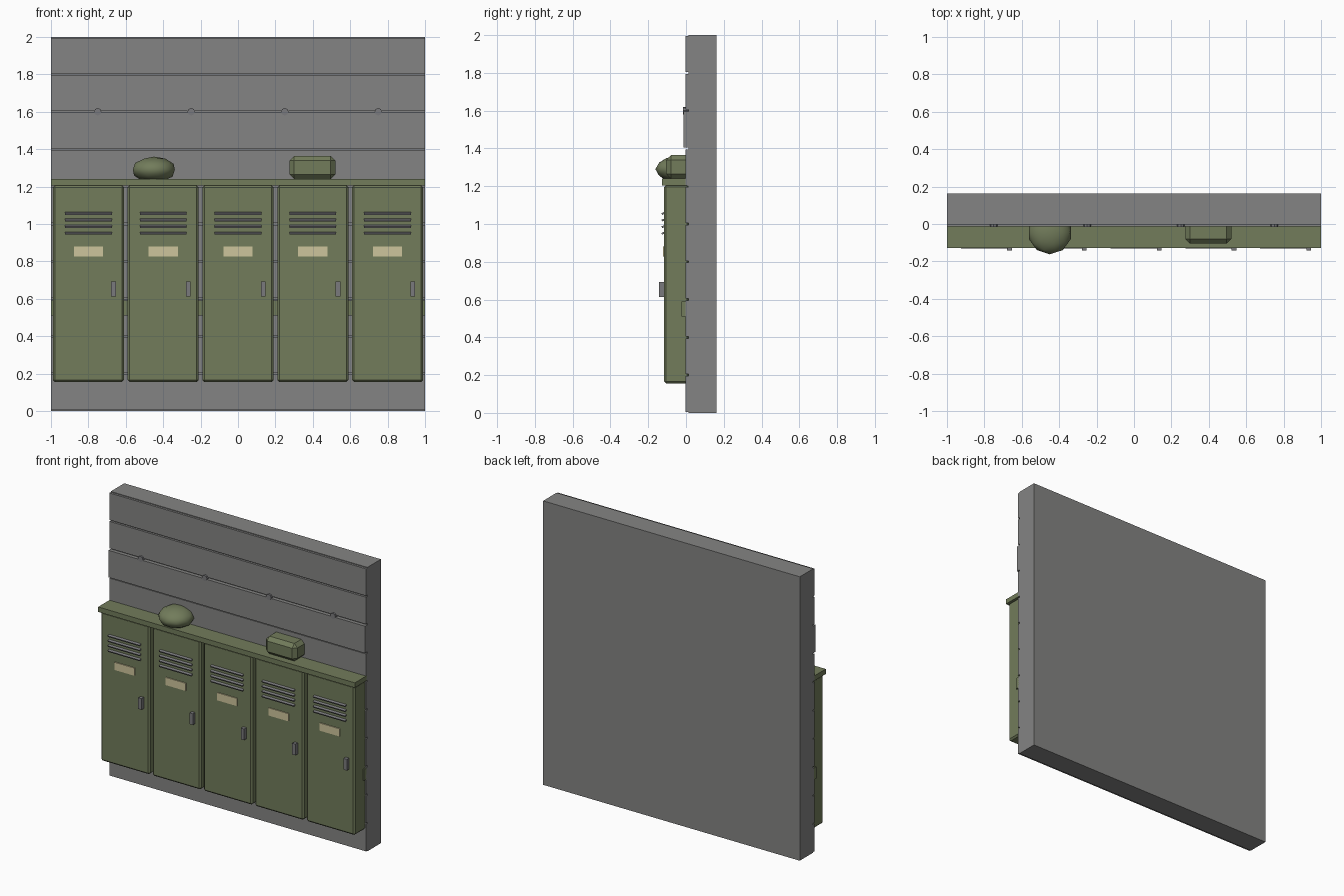
import bpy, bmesh, math

if "Cube" in bpy.data.objects:
    bpy.data.objects.remove(bpy.data.objects["Cube"])


def material(name, r, g, b):
    m = bpy.data.materials.new(name)
    m.diffuse_color = [(c / 255 / 12.92) if c < 11 else ((c / 255 + 0.055) / 1.055) ** 2.4
                       for c in (r, g, b)] + [1.0]
    m.use_nodes = True
    m.node_tree.nodes["Principled BSDF"].inputs["Base Color"].default_value = m.diffuse_color
    return m


GREY = material("wall grey", 132, 132, 131)
GREEN = material("olive green", 114, 124, 91)
CREAM = material("label cream", 206, 197, 156)
METAL = material("metal grey", 122, 122, 125)


def finish(bm, name, mat, smooth=False):
    mesh = bpy.data.meshes.new(name)
    for f in bm.faces:
        f.smooth = smooth
    bm.to_mesh(mesh)
    bm.free()
    mesh.materials.append(mat)
    ob = bpy.data.objects.new(name, mesh)
    bpy.context.collection.objects.link(ob)
    return ob


def box(name, x, y, z, mat, bevel=0.0, tilt=0.0):
    """Box given by (min, max) ranges on each axis."""
    bm = bmesh.new()
    bmesh.ops.create_cube(bm, size=1)
    for v in bm.verts:
        for i, (lo, hi) in enumerate((x, y, z)):
            v.co[i] *= hi - lo
    if bevel:
        bmesh.ops.bevel(bm, geom=bm.edges[:], offset=bevel, segments=1, affect='EDGES')
    ob = finish(bm, name, mat)
    ob.location = [(lo + hi) / 2 for lo, hi in (x, y, z)]
    ob.rotation_euler.x = tilt
    return ob


# Wall: backing slab with ten planks separated by thin grooves
box("wall_slab", (-1, 1), (0.012, 0.162), (0, 2), GREY)
for i in range(10):
    front = -0.014 if i == 7 else -0.003
    box("wall_plank", (-1, 1), (front, 0.02), (0.2 * i + 0.005, 0.2 * i + 0.195), GREY)

# Round studs along the upper seam
for x in (-0.75, -0.25, 0.25, 0.75):
    bm = bmesh.new()
    bmesh.ops.create_cone(bm, cap_ends=True, segments=8, radius1=0.02, radius2=0.02, depth=0.035)
    stud = finish(bm, "wall_stud", METAL)
    stud.rotation_euler.x = math.pi / 2
    stud.location = (x, 0.0015, 1.6)

# Rail behind the lockers and shelf on top of them
box("locker_rail", (-1, 1), (-0.024, 0.01), (0.51, 0.59), GREEN)
box("locker_shelf", (-1, 1), (-0.128, 0.01), (1.205, 1.24), GREEN)

# Five lockers with vents, label and handle
for i in range(5):
    c = -0.8 + 0.4 * i
    box("locker_body", (c - 0.19, c + 0.19), (-0.116, 0.015), (0.155, 1.207), GREEN, 0.011)
    for k in range(4):
        z = 1.056 - 0.035 * k
        box("locker_vent", (c - 0.125, c + 0.125), (-0.129, -0.113), (z - 0.005, z + 0.005),
            METAL, tilt=0.4)
    box("locker_label", (c - 0.078, c + 0.078), (-0.123, -0.115), (0.827, 0.881), CREAM)
    box("locker_handle", (c + 0.122, c + 0.147), (-0.142, -0.112), (0.613, 0.692), METAL)

# Rounded pack and bevelled case on the shelf, both backed into the wall
bm = bmesh.new()
bmesh.ops.create_icosphere(bm, subdivisions=2, radius=1)
pack = finish(bm, "round_pack", GREEN, True)
pack.scale = (0.118, 0.118, 0.07)
pack.location = (-0.45, -0.044, 1.29)
box("storage_case", (0.275, 0.52), (-0.105, 0.06), (1.24, 1.364), GREEN, 0.025)
